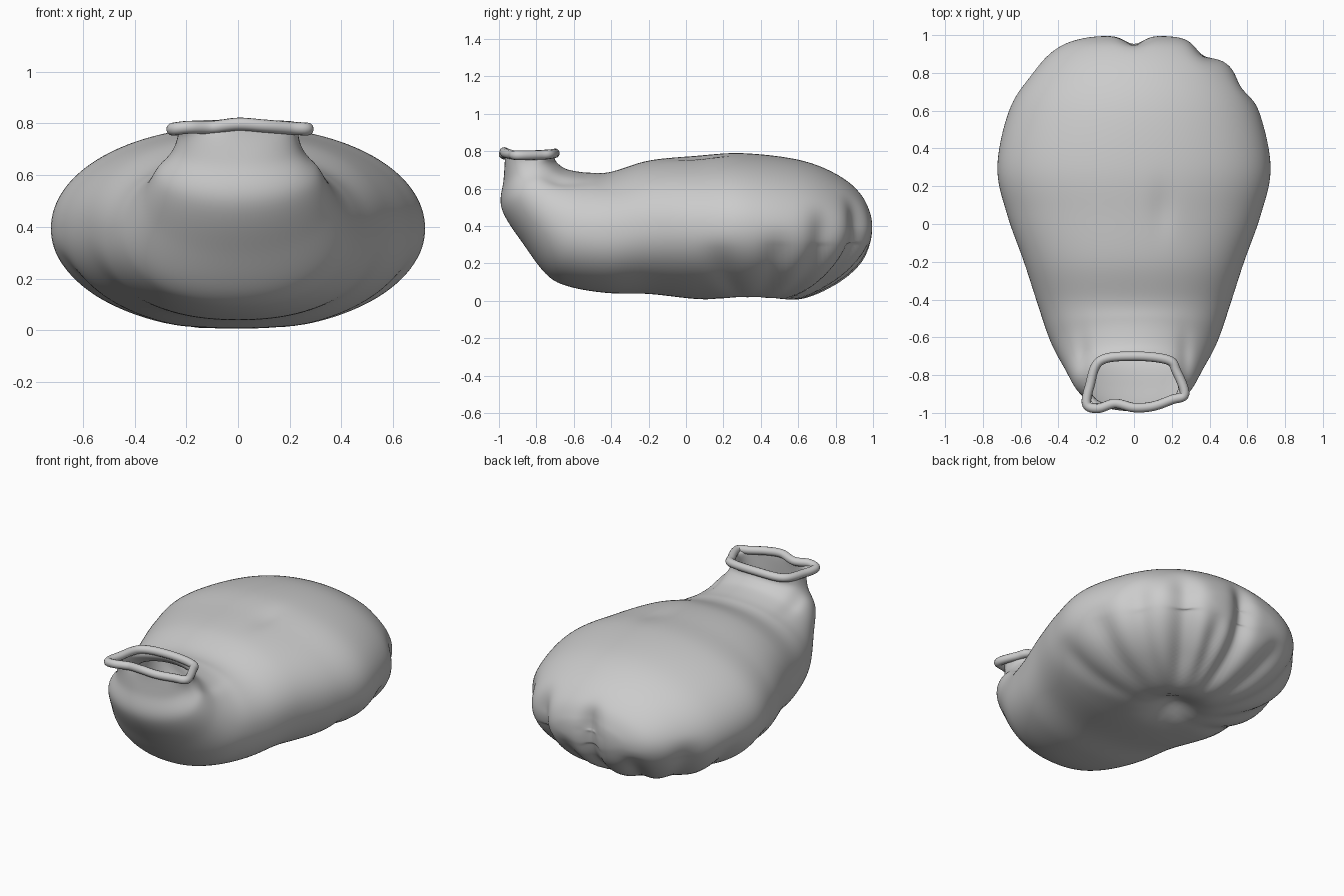
import bpy, bmesh, math
from mathutils import Vector

if "Cube" in bpy.data.objects:
    bpy.data.objects.remove(bpy.data.objects["Cube"])

# Sections back to front: top y, top z, bottom y, bottom z, half width, squareness
SECTIONS = [
    (1.00, .40, 1.00, .40, .00, 2.0), (.990, .47, .990, .31, .23, 2.0),
    (.935, .575, .935, .19, .40, 2.0), (.80, .68, .80, .08, .54, 2.0),
    (.60, .755, .60, .003, .662, 2.0), (.30, .79, .30, -.003, .724, 2.05),
    (.05, .775, .05, .01, .672, 2.1), (-.20, .75, -.20, .037, .583, 2.15),
    (-.40, .69, -.42, .042, .515, 2.2), (-.50, .685, -.62, .075, .465, 2.15),
    (-.57, .69, -.74, .135, .425, 2.1), (-.64, .705, -.86, .29, .37, 2.05),
    (-.68, .73, -.985, .49, .315, 2.05), (-.70, .755, -.975, .65, .25, 2.3),
    (-.705, .785, -.965, .785, .225, 3.0)]
# Lip centre line around the opening
LIP = [(-.18, -.725, .785), (0, -.70, .79), (.18, -.72, .785), (.225, -.78, .78),
       (.268, -.90, .778), (.20, -.93, .782), (.10, -.965, .79), (0, -.972, .797),
       (-.10, -.95, .785), (-.19, -.976, .785), (-.25, -.955, .778), (-.235, -.86, .778)]
# Gathered folds: angle around the knot in degrees, depth, width, height they fade at
FOLDS = [(90, .05, 6, .62), (56, .055, 7, .60), (33, .03, 6, .55), (142, .025, 7, .45),
         (116, .035, 6, .36), (74, .03, 5, .36), (12, .025, 6, .42), (168, .03, 7, .38),
         (-14, .02, 7, .36), (195, .025, 7, .36)]
SIDES, STEPS = 140, 9


def catmull(a, b, c, d, t):
    return [.5 * (2 * q + (r - p) * t + (2 * p - 5 * q + 4 * r - s) * t * t
                  + (3 * q - p - 3 * r + s) * t ** 3) for p, q, r, s in zip(a, b, c, d)]


def bump(d, r):
    return math.exp(-(d / r) ** 2)


def smooth(a, b, x):
    t = max(0, min(1, (x - a) / (b - a)))
    return t * t * (3 - 2 * t)


lip_path = []
for i in range(len(LIP)):
    quad = [LIP[(i + j) % len(LIP)] for j in (-1, 0, 1, 2)]
    lip_path += [Vector(catmull(*quad, k / 8)) for k in range(8)]


def wrinkle(p):
    """Folds around the underside knot, plus shallow dents on top."""
    dx, dy = p.x, p.y - .35
    r, phi = math.hypot(dx, dy), math.degrees(math.atan2(dy, dx))
    pull = 0
    for ang, depth, width, fade in FOLDS:
        d = (phi - ang + 180) % 360 - 180
        pull -= depth * bump(d, width) * (1 - smooth(fade - .2, fade, p.z))
    pull *= smooth(.12, .5, r)
    q = p.copy()
    q.x += dx * pull / max(r, .05)
    q.y += dy * pull / max(r, .05)
    if p.z < .3:
        q.z -= pull * .4
        q.z += .09 * bump(r, .12) + .006 * bump(r - .15, .06) * (1 + math.sin(math.radians(11 * phi)))
    if p.z > .55:
        q.z -= .014 * bump(p.x - .15, .05) * bump(p.y - .08, .13)
        # creases where the neck meets the shoulders
        q.z -= .015 * bump(abs(p.x) - .27, .035) * bump(p.y + .72, .14)
    return q


# Sack body, open at the neck
bm = bmesh.new()
rows = []
n = len(SECTIONS)
for i in range(n - 1):
    for k in range(STEPS + (i == n - 2)):
        quad = [SECTIONS[max(0, min(n - 1, j))] for j in (i - 1, i, i + 1, i + 2)]
        t = k / STEPS
        if i == 0:  # round off the back end
            t = t * t
        ty, tz, by, bz, w, e = catmull(*quad, t)
        if i == 0:
            a, b, f = SECTIONS[0], SECTIONS[1], math.sqrt(t)
            ty, tz, by, bz, w = [a[j] + (b[j] - a[j]) * (t if j in (0, 2) else f) for j in range(5)]
        top, bot = Vector((0, ty, tz)), Vector((0, by, bz))
        mid, half = (top + bot) / 2, (top - bot) / 2
        if i == 0 and k == 0:
            pole = bm.verts.new(wrinkle(mid))
            continue
        row = []
        for s in range(SIDES):
            c, d = math.cos(2 * math.pi * s / SIDES), math.sin(2 * math.pi * s / SIDES)
            p = mid + half * math.copysign(abs(d) ** (2 / e), d)
            p.x = w * math.copysign(abs(c) ** (2 / e), c)
            p = wrinkle(p)
            p.z = max(p.z, 0)
            if i == n - 2:  # flare the neck out to meet the lip
                p = p.lerp(min(lip_path, key=lambda v: (v - p).length), t ** 4)
            row.append(bm.verts.new(p))
        rows.append(row)
for s in range(SIDES):
    s2 = (s + 1) % SIDES
    bm.faces.new((pole, rows[0][s], rows[0][s2]))
    for a, b in zip(rows, rows[1:]):
        bm.faces.new((a[s], b[s], b[s2], a[s2]))
bmesh.ops.recalc_face_normals(bm, faces=bm.faces)
for _ in range(2):  # soften folds
    bmesh.ops.smooth_vert(bm, verts=[v for v in bm.verts if not v.is_boundary], factor=.5,
                          use_axis_x=True, use_axis_y=True, use_axis_z=True)
mesh = bpy.data.meshes.new("sack_body")
bm.to_mesh(mesh)
bm.free()
mesh.shade_smooth()
body = bpy.data.objects.new("sack_body", mesh)
bpy.context.collection.objects.link(body)

# Rolled lip around the opening
curve = bpy.data.curves.new("rolled_lip", 'CURVE')
curve.dimensions = '3D'
curve.bevel_depth = .025
curve.bevel_resolution = 4
spline = curve.splines.new('POLY')
spline.points.add(len(lip_path) - 1)
for sp, p in zip(spline.points, lip_path):
    sp.co = (*p, 1)
spline.use_cyclic_u = True
spline.use_smooth = True
lip = bpy.data.objects.new("rolled_lip", curve)
bpy.context.collection.objects.link(lip)
